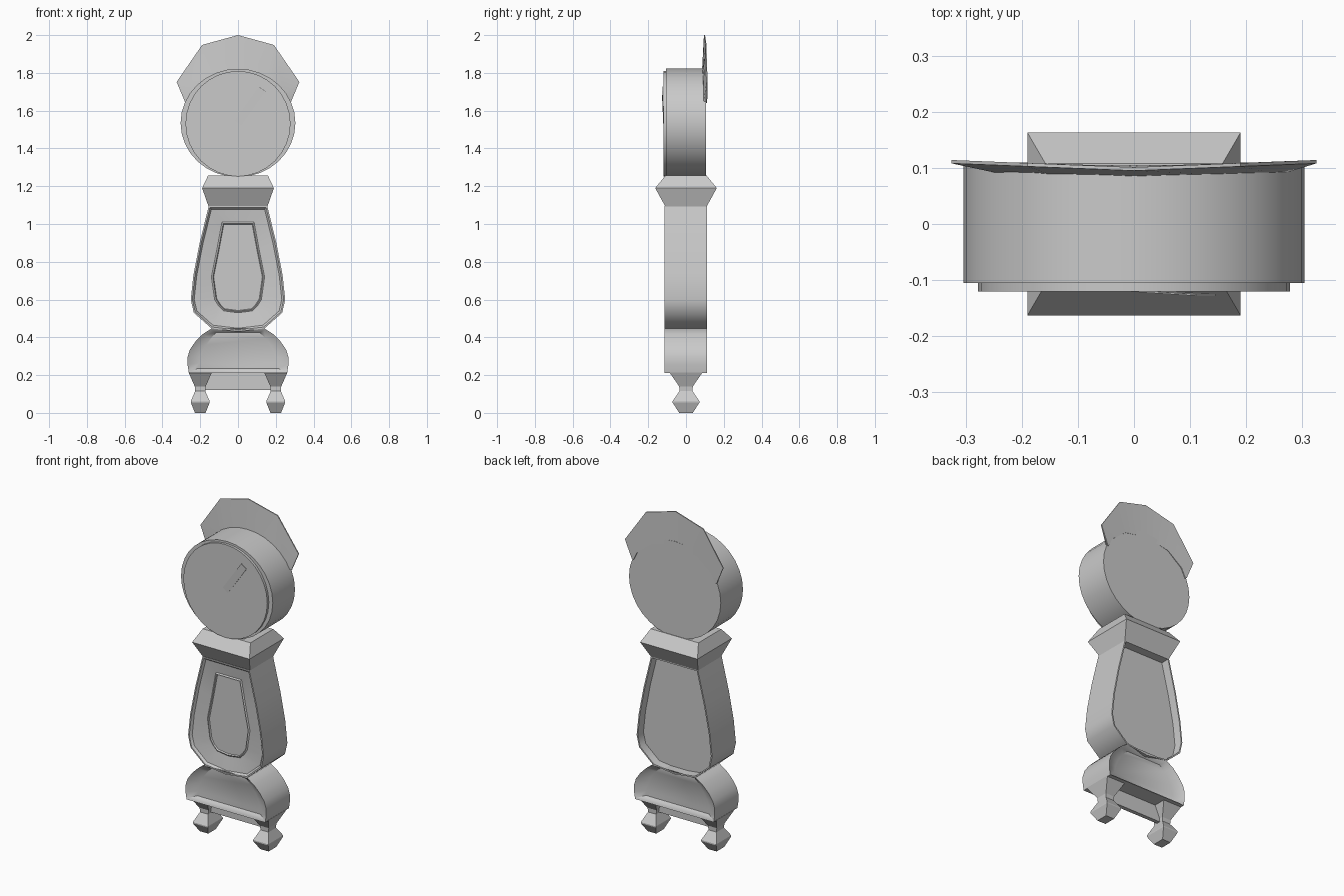
import bpy, bmesh, math
from mathutils import Vector

if "Cube" in bpy.data.objects:
    bpy.data.objects.remove(bpy.data.objects["Cube"])

grey = bpy.data.materials.new("painted grey")
grey.diffuse_color = (0.59, 0.59, 0.59, 1)
grey.use_nodes = True
grey.node_tree.nodes["Principled BSDF"].inputs["Base Color"].default_value = grey.diffuse_color


def finish(bm, name, smooth=True):
    bmesh.ops.recalc_face_normals(bm, faces=bm.faces)
    mesh = bpy.data.meshes.new(name)
    bm.to_mesh(mesh)
    bm.free()
    ob = bpy.data.objects.new(name, mesh)
    bpy.context.collection.objects.link(ob)
    mesh.materials.append(grey)
    if smooth:
        bpy.ops.object.select_all(action='DESELECT')
        ob.select_set(True)
        bpy.context.view_layer.objects.active = ob
        bpy.ops.object.shade_smooth_by_angle(angle=math.radians(38))
    return ob


def loft(name, rings, smooth=True, closed=False):
    """Bridge matching rings of points, then cap the ends or join them."""
    bm = bmesh.new()
    loops = [[bm.verts.new(p) for p in ring] for ring in rings]
    n = len(loops[0])
    pairs = list(zip(loops, loops[1:]))
    if closed:
        pairs.append((loops[-1], loops[0]))
    for a, b in pairs:
        for i in range(n):
            j = (i + 1) % n
            bm.faces.new((a[i], a[j], b[j], b[i]))
    if not closed:
        bm.faces.new(loops[0])
        bm.faces.new(loops[-1])
    return finish(bm, name, smooth)


def mirrored(half):
    """Right half outline, top to bottom, closed with its mirror image."""
    return half + [(-x, z) for x, z in reversed(half) if x > 0]


def inset(poly, d):
    """Move a clockwise outline inward by d."""
    out = []
    for i, p in enumerate(poly):
        p = Vector(p)
        e1 = (p - Vector(poly[i - 1])).normalized()
        e2 = (Vector(poly[(i + 1) % len(poly)]) - p).normalized()
        n1, n2 = Vector((e1.y, -e1.x)), Vector((e2.y, -e2.x))
        m = (n1 + n2) / max(0.4, 1 + n1.dot(n2))
        out.append(tuple(p + m * d))
    return out


def layers(name, stack, smooth=True):
    """Stack outlines in xz, each at its own y."""
    return loft(name, [[(x, y, z) for x, z in poly] for poly, y in stack], smooth)


def box_rings(name, profile, cx=0):
    """Four-sided turned part: (half x, half y, z) rows."""
    loft(name, [[(cx - a, -b, z), (cx + a, -b, z), (cx + a, b, z), (cx - a, b, z)]
                for a, b, z in profile], False)


def ellipse(rx, rz, cz, n=32):
    return [(rx * math.sin(2 * math.pi * i / n), cz + rz * math.cos(2 * math.pi * i / n))
            for i in range(n)]


# Clock drum and front bezel disc
layers("clock_drum", [(ellipse(.304, .287, 1.535), y) for y in (.105, -.105)])
layers("dial", [(ellipse(.278, .279, 1.531), y) for y in (-.10, -.12)])

# Clock hand: thin plate on a diagonal, tilted out of the dial
tip, root = Vector((.128, 1.715)), Vector((.0, 1.535))
d = (tip - root).normalized()
s = Vector((d.y, -d.x)) * .021
corners = [(root - s, -.117), (tip - s, -.125), (tip + s, -.125), (root + s, -.117)]
loft("clock_hand", [[(p.x, y - t, p.y) for p, y in corners] for t in (0, .003)], False)

# Crown: faceted band that wraps the top of the drum, thicker at its inner edge
outer = [(.28, 1.645), (.325, 1.752), (.19, 1.948), (0, 2.0)]
inner = [(.272, 1.64), (.245, 1.695), (.15, 1.77), (0, 1.80)]
arcs = [h + [(-x, z) for x, z in reversed(h[:-1])] for h in (outer, inner)]
sections = []
for (ox, oz), (ix, iz) in zip(*arcs):
    yo = .098 + .013 * abs(ox) / .325
    bend = .008 * abs(ix) / .28
    sections.append([(ox, yo - .003, oz), (ox, yo + .003, oz),
                     (ix, .103 + bend, iz), (ix, .084 + bend, iz)])
loft("crown", sections)

# Neck moulding
box_rings("neck", [(.155, .108, 1.09), (.19, .163, 1.19), (.158, .108, 1.258)])

# Waisted body: shell with recessed back, dished front and inner door
body = mirrored([(.155, 1.095), (.203, .90), (.236, .73), (.25, .60),
                 (.234, .53), (.14, .447), (0, .43)])
door = mirrored([(.085, 1.01), (.113, .86), (.141, .72), (.124, .60),
                 (.103, .567), (.076, .54), (0, .53)])
layers("body", [(inset(body, .010), .06), (inset(body, .008), .11), (body, .11),
                (body, -.115), (inset(body, .008), -.115), (inset(body, .018), -.102),
                (door, -.088), (inset(door, .008), -.094), (inset(door, .012), -.086)])

# Bombe base: sides bulge, front and back are shallow scooped panels
base = mirrored([(.14, .447), (.185, .418), (.225, .378), (.255, .335), (.267, .295),
                 (.267, .255), (.26, .212)])
scoop = mirrored([(.115, .425), (.145, .395), (.17, .36), (.19, .325), (.20, .295),
                  (.205, .265), (.21, .236)])
layers("base", [(scoop, .08), (inset(base, .007), .106), (base, .11),
                (base, -.115), (inset(base, .007), -.111), (scoop, -.085)])

# Apron between the legs
apron = [(-.19, .215), (.19, .215), (.19, .12), (-.19, .12)]
layers("apron", [(apron, -.012), (apron, .012)], False)

# Legs
for side, name in ((-1, "left_leg"), (1, "right_leg")):
    box_rings(name, [(.028, .036, 0), (.05, .071, .055), (.05, .071, .062),
                     (.027, .035, .115), (.029, .036, .14), (.062, .088, .215)], side * .2)
